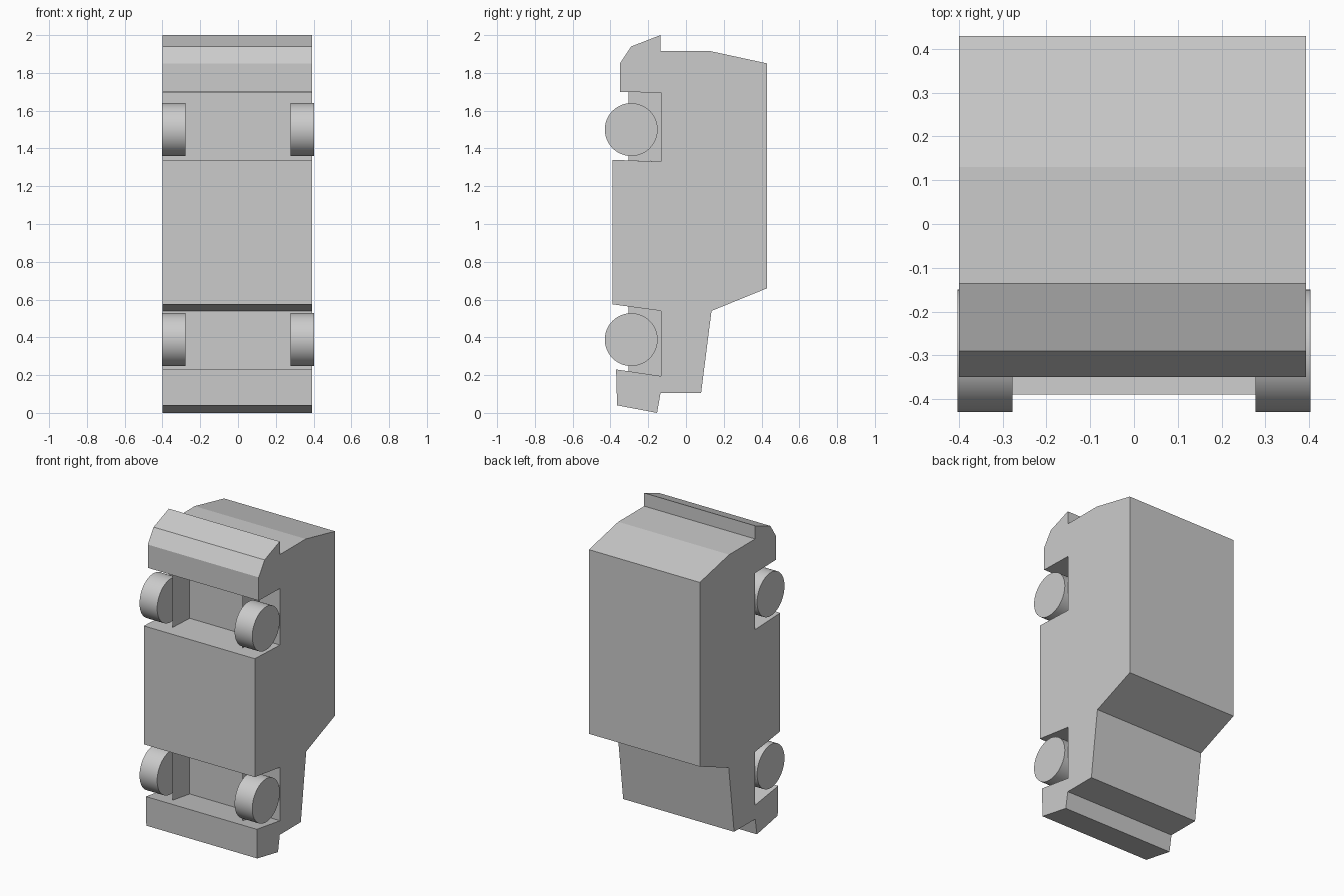
import bpy, math

if "Cube" in bpy.data.objects:
    bpy.data.objects.remove(bpy.data.objects["Cube"])


def mesh_object(name, verts, faces):
    mesh = bpy.data.meshes.new(name)
    mesh.from_pydata(verts, [], faces)
    mesh.update()
    obj = bpy.data.objects.new(name, mesh)
    bpy.context.collection.objects.link(obj)
    return obj


def extrude_profile(name, profile, x0, x1):
    """Extrude a closed (y, z) outline along x."""
    n = len(profile)
    verts = [(x, y, z) for x in (x0, x1) for y, z in profile]
    faces = [list(range(n)), list(range(2 * n - 1, n - 1, -1))]
    faces += [(i, i + n, (i + 1) % n + n, (i + 1) % n) for i in range(n)]
    return mesh_object(name, verts, faces)


# Van body standing on its nose, with both wheel arches cut into the outline
body_profile = [
    (-0.35, 1.70), (-0.35, 1.85), (-0.29, 1.94), (-0.135, 2.0),
    (-0.135, 1.915), (0.13, 1.915), (0.43, 1.85), (0.43, 0.66),
    (0.135, 0.54), (0.08, 0.105), (-0.135, 0.105), (-0.153, 0.0),
    (-0.365, 0.04), (-0.37, 0.23), (-0.132, 0.195), (-0.132, 0.54),
    (-0.39, 0.575), (-0.39, 1.34), (-0.132, 1.33), (-0.132, 1.695),
]
extrude_profile("van_body", body_profile, -0.40, 0.393)

# Thin inner wheel-arch panels
arch_panels = {
    "front": [(-0.305, 0.22), (-0.132, 0.195), (-0.132, 0.54), (-0.305, 0.564)],
    "rear": [(-0.305, 1.337), (-0.132, 1.33), (-0.132, 1.695), (-0.305, 1.699)],
}
for end, outline in arch_panels.items():
    for side, x in (("left", -0.253), ("right", 0.245)):
        mesh_object(f"{end}_{side}_arch_panel",
                    [(x, y, z) for y, z in outline], [(0, 1, 2, 3)])

# Wheels
for end, z in (("front", 0.388), ("rear", 1.50)):
    for side, s in (("left", -1), ("right", 1)):
        bpy.ops.mesh.primitive_cylinder_add(
            vertices=48, radius=0.14, depth=0.126,
            location=(s * 0.34, -0.29, z), rotation=(0, math.pi / 2, 0))
        wheel = bpy.context.object
        wheel.name = f"{end}_{side}_wheel"
        bpy.ops.object.shade_smooth_by_angle(angle=math.radians(30))
